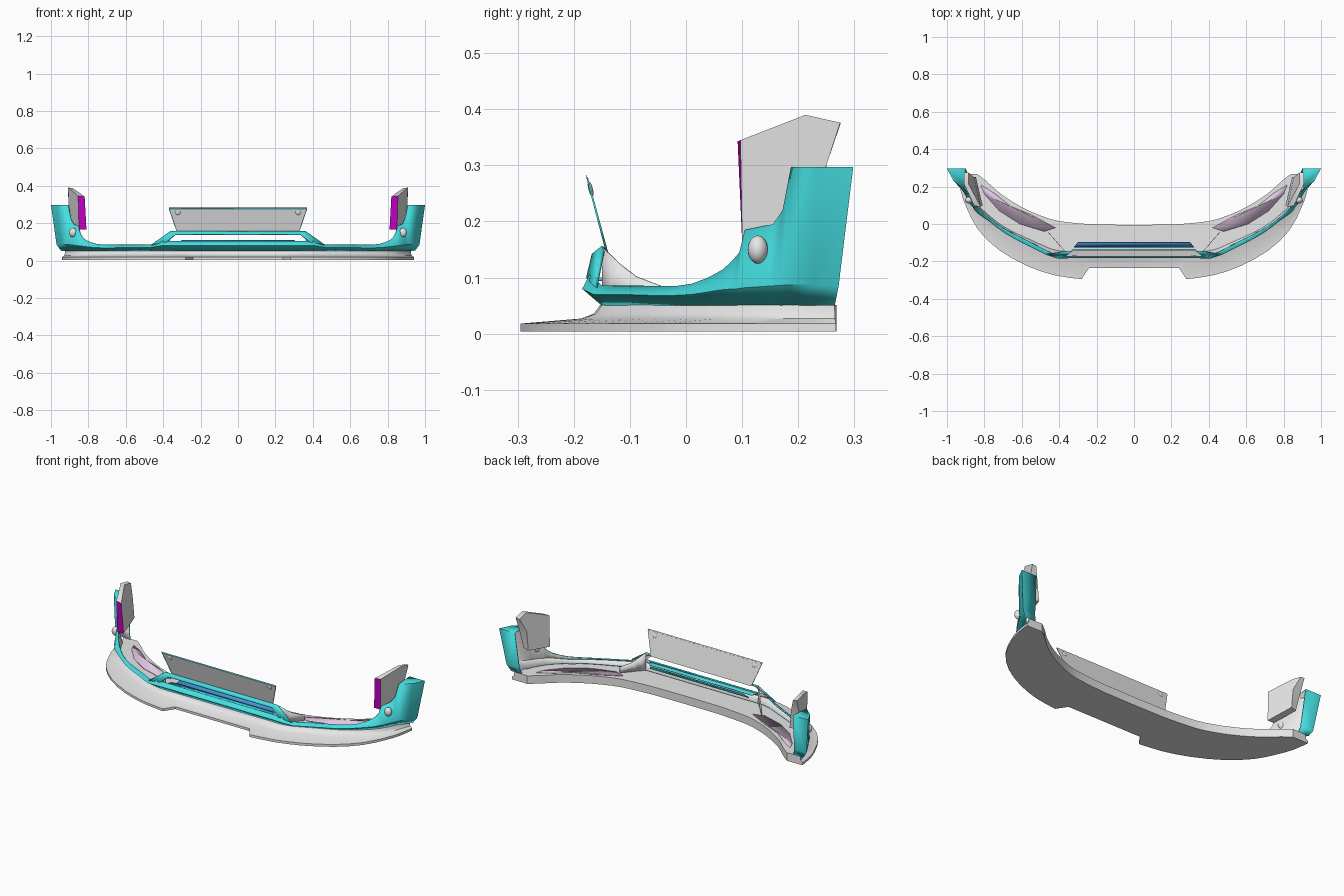
import bpy, bmesh
from mathutils import Matrix, Vector

if "Cube" in bpy.data.objects:
    bpy.data.objects.remove(bpy.data.objects["Cube"])


def material(name, rgb):
    m = bpy.data.materials.new(name)
    m.use_nodes = True
    m.diffuse_color = (*rgb, 1)
    m.node_tree.nodes["Principled BSDF"].inputs["Base Color"].default_value = (*rgb, 1)
    return m


teal = material("teal paint", (.06, .74, .76))
grey = material("light grey", (.8, .8, .8))
magenta = material("magenta", (.55, 0, .55))
lilac = material("pale lilac", (.76, .57, .76))
blue = material("blue", (.06, .28, .68))


def finish(name, bm, mats, mirror=True, solid=0, back=0, recalc=False):
    """Turn a bmesh into an object with optional mirror and thickness."""
    if recalc:
        bmesh.ops.recalc_face_normals(bm, faces=bm.faces)
    me = bpy.data.meshes.new(name)
    bm.to_mesh(me)
    bm.free()
    ob = bpy.data.objects.new(name, me)
    bpy.context.collection.objects.link(ob)
    for m in mats:
        me.materials.append(m)
    if mirror:
        ob.modifiers.new("Mirror", "MIRROR").use_clip = True
    if solid:
        s = ob.modifiers.new("Solidify", "SOLIDIFY")
        s.thickness, s.offset, s.material_offset = solid, -1, back
    bpy.ops.object.select_all(action="DESELECT")
    ob.select_set(True)
    bpy.context.view_layer.objects.active = ob
    bpy.ops.object.shade_smooth_by_angle(angle=.6)
    return ob


def loft(bm, sections, closed=False):
    """Skin a list of cross-sections; returns the vertex grid."""
    grid = [[bm.verts.new(p) for p in s] for s in sections]
    n = len(grid[0])
    for a, b in zip(grid, grid[1:]):
        for j in range(n if closed else n - 1):
            k = (j + 1) % n
            bm.faces.new((a[j], b[j], b[k], a[k]))
    return grid


def refine(sections, first, last):
    """Insert curved in-between sections from index first to last."""
    out = []
    for i, s in enumerate(sections):
        out.append(s)
        if first <= i < last:
            near = [sections[min(max(k, first), last)] for k in range(i - 1, i + 3)]
            out.append([(Vector(b) + Vector(c)) * .5625 - (Vector(a) + Vector(d)) * .0625
                        for a, b, c, d in zip(*near)])
    return out


# Splitter: stepped cross-section swept from the centre to the tip
outer = [(0, -.235), (.24, -.235), (.28, -.295), (.42, -.275), (.57, -.225), (.72, -.14),
         (.83, -.035), (.892, .08), (.925, .17), (.94, .267)]
wall = [(0, -.15), (.24, -.15), (.28, -.15), (.4, -.15), (.53, -.1), (.65, -.045),
        (.76, .03), (.84, .1), (.885, .18), (.925, .265)]
inner = [(0, -.005), (.2, -.003), (.25, 0), (.4, .015), (.5, .045), (.58, .08),
         (.66, .125), (.73, .175), (.79, .23), (.84, .268)]
sections = []
for o, w, i in zip(outer, wall, inner):
    o, w, i = Vector(o), Vector(w), Vector(i)
    foot = w.lerp(o, .25)
    ring = [(o, .004), (o, .018), (foot, .027), (w.lerp(o, .08), .036),
            (w, .051), (i, .051), (i, .004)]
    sections.append([(*p, z) for p, z in ring])
bm = bmesh.new()
grid = loft(bm, refine(sections, 2, 9), True)
bm.faces.new(grid[-1])
finish("splitter", bm, [grey], recalc=True)

# Bumper skin: bottom edge, bulge and top edge at each station
skin = [
    [(0, -.15, .05), (0, -.183, .08), (0, -.17, .105)],
    [(.33, -.15, .05), (.35, -.183, .08), (.35, -.17, .105)],
    [(.4, -.148, .05), (.41, -.185, .08), (.405, -.172, .105)],
    [(.45, -.135, .05), (.47, -.165, .07), (.46, -.15, .086)],
    [(.55, -.09, .05), (.58, -.11, .07), (.565, -.095, .086)],
    [(.65, -.045, .05), (.69, -.05, .068), (.675, -.04, .085)],
    [(.74, .01, .05), (.77, .01, .07), (.755, .01, .089)],
    [(.81, .07, .05), (.84, .06, .078), (.82, .065, .114)],
    [(.83, .09, .05), (.862, .09, .08), (.845, .095, .145)],
    [(.85, .12, .05), (.875, .105, .082), (.856, .105, .185)],
    [(.87, .155, .05), (.9, .15, .085), (.88, .155, .195)],
    [(.88, .17, .05), (.91, .168, .086), (.895, .172, .22)],
    [(.885, .19, .05), (.92, .182, .087), (.91, .187, .297)],
    [(.915, .225, .05), (.945, .225, .088), (.968, .235, .297)],
    [(.945, .265, .05), (.97, .272, .085), (1, .298, .297)],
    [(.88, .265, .05), (.89, .272, .085), (.9, .298, .297)]]
bm = bmesh.new()
grid = loft(bm, refine(skin, 3, 8))
bm.faces.new([g[-1] for g in grid[-4:]])
finish("bumper_skin", bm, [teal, grey], solid=.007, back=1)

# Frame around the central opening
bm = bmesh.new()
loft(bm, [[(0, -.168, .142), (0, -.15, .157)],
          [(.335, -.168, .142), (.362, -.15, .157)],
          [(.385, -.178, .1), (.465, -.165, .085)]])
finish("opening_frame", bm, [teal, grey], solid=.008, back=1)

# Gusset walls running back from the frame corners
bm = bmesh.new()
loft(bm, [[(x, y, .05), (x, y, z)] for x, y, z in
          [(.365, -.15, .155), (.395, -.12, .125), (.42, -.09, .102), (.46, -.045, .085)]])
finish("corner_gusset", bm, [grey], solid=.003)


def slab(name, outline, thick, mats, back=0):
    """Thin plate with its outline facing up."""
    bm = bmesh.new()
    f = bm.faces.new([bm.verts.new(p) for p in outline])
    f.normal_update()
    if f.normal.z < 0:
        f.normal_flip()
    finish(name, bm, mats, solid=thick, back=back)


# Lower lip of the opening, the tilted strip behind it and the floor patches
slab("opening_lip", [(0, -.17, .1), (.35, -.17, .1), (.33, -.135, .1), (0, -.135, .1)],
     .006, [teal])
slab("inner_strip", [(0, -.125, .085), (.32, -.125, .085), (.3, -.1, .111), (0, -.1, .111)],
     .004, [blue, teal], back=1)
patch = [(.82, .21), (.8, .16), (.72, .07), (.61, 0), (.48, -.04), (.42, -.02),
         (.55, .05), (.66, .095), (.74, .16)]
slab("floor_patch", [(x, y, .054) for x, y in patch], .003, [lilac])

# Leaning panel with a painted border
bm = bmesh.new()
f = bm.faces.new([bm.verts.new(p) for p in [(-.325, -.143, .152), (.325, -.143, .152),
                                            (.37, -.177, .283), (-.37, -.177, .283)]])
for r in bmesh.ops.inset_individual(bm, faces=[f], thickness=.008)["faces"]:
    r.material_index = 1
finish("front_panel", bm, [grey, teal], mirror=False, solid=.007)

# Side fins with a coloured leading face
bm = bmesh.new()
profile = [  # inner edge, outer edge
    [(.81, .1, .165), (.85, .1, .165)],
    [(.82, .092, .343), (.855, .097, .345)],
    [(.885, .215, .388), (.908, .213, .39)],
    [(.885, .275, .373), (.91, .275, .376)],
    [(.855, .25, .3), (.905, .25, .3)],
    [(.845, .25, .19), (.885, .235, .19)]]
loft(bm, profile + profile[:1])
bmesh.ops.remove_doubles(bm, verts=bm.verts, dist=.0001)
bmesh.ops.holes_fill(bm, edges=bm.edges)
bm.normal_update()
for f in bm.faces:
    c = f.calc_center_median()
    f.material_index = int(c.y < .12 and abs(f.normal.y) > .7)
finish("side_fin", bm, [grey, magenta], recalc=True)


def button(name, centre, size, tilt=0):
    """Rounded cap, mirrored to both sides."""
    bm = bmesh.new()
    bmesh.ops.create_uvsphere(bm, u_segments=20, v_segments=12, radius=1)
    bmesh.ops.scale(bm, vec=size, verts=bm.verts)
    bmesh.ops.rotate(bm, matrix=Matrix.Rotation(tilt, 3, "X"), verts=bm.verts)
    bmesh.ops.translate(bm, vec=centre, verts=bm.verts)
    finish(name, bm, [grey])


button("side_cap", (.882, .128, .15), (.021, .018, .025))
button("panel_bolt", (.322, -.17, .258), (.014, .004, .014), tilt=.254)
